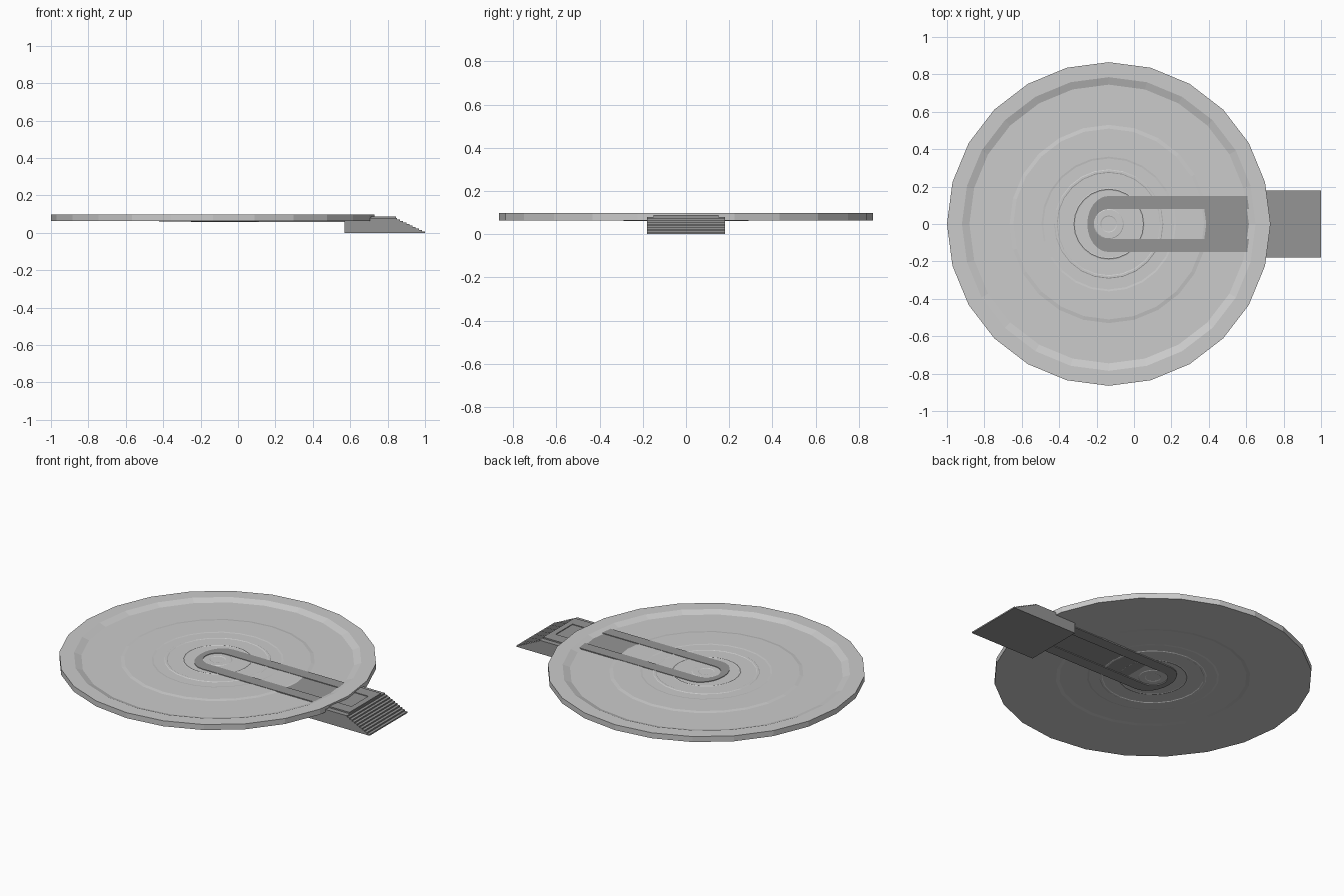
import bpy, bmesh
from math import sin, cos, pi

if "Cube" in bpy.data.objects:
    bpy.data.objects.remove(bpy.data.objects["Cube"])

CX = -0.135          # disc centre on x
SIDES = 24

dark = bpy.data.materials.new("dark_grey")
dark.diffuse_color = (0.3, 0.3, 0.3, 1)
dark.use_nodes = True
dark.node_tree.nodes["Principled BSDF"].inputs["Base Color"].default_value = dark.diffuse_color


def finish(bm, name, mat=None):
    bmesh.ops.recalc_face_normals(bm, faces=bm.faces)
    me = bpy.data.meshes.new(name)
    bm.to_mesh(me)
    bm.free()
    ob = bpy.data.objects.new(name, me)
    bpy.context.collection.objects.link(ob)
    if mat:
        me.materials.append(mat)
    return ob


def lathe(name, profile):
    """Solid of revolution from an (r, z) profile that starts and ends near the axis."""
    bm = bmesh.new()
    rings = [[bm.verts.new((CX + r * cos(2 * pi * i / SIDES), r * sin(2 * pi * i / SIDES), z))
              for i in range(SIDES)] for r, z in profile]
    for a, b in zip(rings, rings[1:]):
        for i in range(SIDES):
            j = (i + 1) % SIDES
            bm.faces.new((a[i], a[j], b[j], b[i]))
    bm.faces.new(rings[0])
    bm.faces.new(rings[-1])
    return finish(bm, name)


def prism(name, outline, low, high, mat=None, axis="z"):
    """Extrude an outline along z (outline in x, y) or along y (outline in x, z)."""
    bm = bmesh.new()
    place = (lambda p, h: (p[0], p[1], h)) if axis == "z" else (lambda p, h: (p[0], h, p[1]))
    a = [bm.verts.new(place(p, low)) for p in outline]
    b = [bm.verts.new(place(p, high)) for p in outline]
    n = len(outline)
    bm.faces.new(a)
    bm.faces.new(b)
    for i in range(n):
        j = (i + 1) % n
        bm.faces.new((a[i], a[j], b[j], b[i]))
    return finish(bm, name, mat)


def rect(x0, x1, y0, y1):
    return [(x0, y0), (x1, y0), (x1, y1), (x0, y1)]


# Shallow dish with a raised lip and concentric ridges
top = [(0.865, 0.097), (0.785, 0.097), (0.745, 0.0825), (0.53, 0.0825), (0.51, 0.086),
       (0.36, 0.086), (0.35, 0.0845), (0.292, 0.0845), (0.288, 0.087), (0.278, 0.087),
       (0.274, 0.085), (0.192, 0.085), (0.186, 0.087), (0.18, 0.085), (0.08, 0.085),
       (0.076, 0.087), (0.045, 0.087), (0.04, 0.085)]
bottom = [(0.04, 0.064), (0.045, 0.062), (0.076, 0.062), (0.08, 0.064), (0.18, 0.064),
          (0.186, 0.062), (0.192, 0.064), (0.274, 0.064), (0.278, 0.0615), (0.288, 0.0615),
          (0.292, 0.064), (0.35, 0.064), (0.36, 0.0655), (0.51, 0.0655), (0.53, 0.063),
          (0.72, 0.063), (0.865, 0.064)]
lathe("disc", bottom + top)

# U-shaped arm frame: two rails joined by a rounded end around the hub
N = 12
angles = [pi / 2 + pi * i / N for i in range(N + 1)]
outer = [(CX + 0.115 * cos(a), 0.15 * sin(a)) for a in angles]
inner = [(CX + 0.08 * cos(a), 0.08 * sin(a)) for a in reversed(angles)]
frame = [(0.845, 0.15)] + outer + [(0.845, -0.15), (0.81, -0.08)] + inner + [(0.81, 0.08)]
bm = bmesh.new()
half = len(frame) // 2
# Pair outer and inner points to make clean quads around the U
out_pts = frame[:half]
in_pts = frame[half:][::-1]
layers = []
for z in (0.058, 0.088):
    layers.append([[bm.verts.new((x, y, z)) for x, y in pts] for pts in (out_pts, in_pts)])
(ol, il), (oh, ih) = layers
for i in range(half):
    j = (i + 1) % half
    bm.faces.new((ol[i], ol[j], il[j], il[i]))
    bm.faces.new((oh[i], oh[j], ih[j], ih[i]))
    bm.faces.new((ol[i], ol[j], oh[j], oh[i]))
    bm.faces.new((il[i], il[j], ih[j], ih[i]))
finish(bm, "arm_frame", dark)

# Recessed panel between the rails
prism("arm_panel", rect(-0.02, 0.81, -0.08, 0.08), 0.0625, 0.084, dark)

# Landing block with a flight of steps at its outer end
STEPS = 10
x0, x1, height = 0.85, 1.0, 0.08
profile = [(0.57, 0.0), (0.57, height), (x0, height)]
for i in range(STEPS):
    z = height * (1 - (i + 1) / STEPS)
    x = x0 + (x1 - x0) * i / (STEPS - 1)
    profile.append((x, z))
    if i < STEPS - 1:
        profile.append((x0 + (x1 - x0) * (i + 1) / (STEPS - 1), z))
prism("stair_block", profile, -0.18, 0.18, dark, axis="y")
